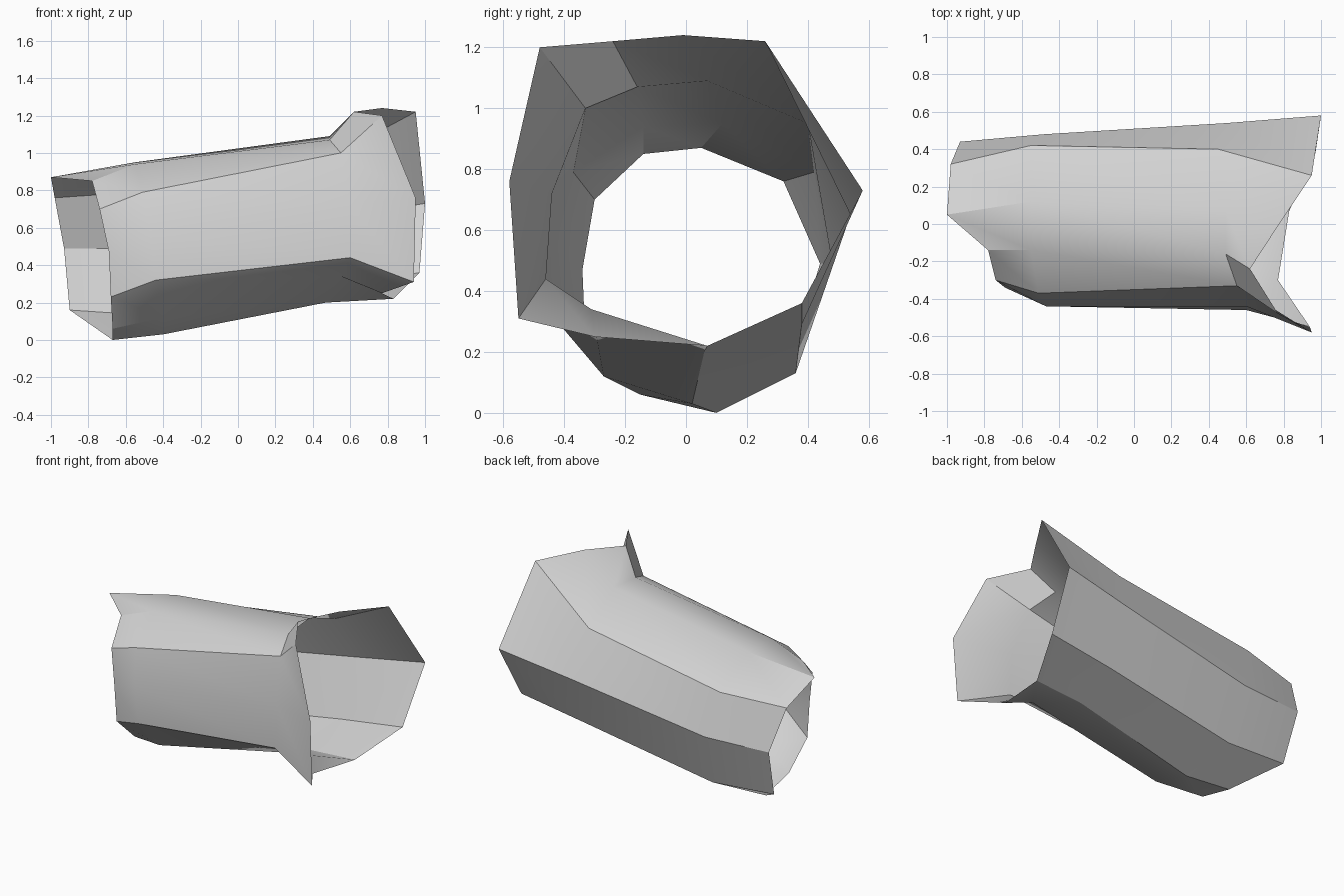
import bpy
import bmesh
import math

default_cube = bpy.data.objects.get("Cube")
if default_cube:
    bpy.data.objects.remove(default_cube, do_unlink=True)


def make_material(name, colour):
    material = bpy.data.materials.new(name)
    material.use_nodes = True
    material.diffuse_color = colour
    shader = next(n for n in material.node_tree.nodes if n.type == "BSDF_PRINCIPLED")
    shader.inputs["Base Color"].default_value = colour
    shader.inputs["Roughness"].default_value = 0.8
    return material


def loft_open_tube(name, sections, material):
    """Join matching points of neighbouring cross-sections with quads."""
    bm = bmesh.new()
    rings = [[bm.verts.new(point) for point in section] for section in sections]
    for ring, following in zip(rings, rings[1:]):
        count = len(ring)
        for i in range(count):
            j = (i + 1) % count
            bm.faces.new((ring[i], ring[j], following[j], following[i]))
    mesh = bpy.data.meshes.new(name)
    bm.to_mesh(mesh)
    bm.free()
    mesh.materials.append(material)
    tube = bpy.data.objects.new(name, mesh)
    bpy.context.collection.objects.link(tube)
    return tube


# Every section runs from the upper front, over the top, down the back
# and forward again underneath.

# Flared, uneven rim of the wide end
wide_rim = [
    (.77, -.48, 1.2), (.62, -.24, 1.22), (.77, -.01, 1.24), (.95, .26, 1.22),
    (1, .58, .73), (.97, .38, .36), (.83, .07, .22), (.77, -.3, .25),
    (.94, -.55, .31), (.95, -.58, .76),
]

# Neck of the flare, where the straight body begins
wide_neck = [
    (.55, -.33, 1), (.49, -.16, 1.07), (.49, .07, 1.09), (.45, .4, .95),
    (.5, .54, .65), (.5, .38, .29), (.47, .06, .2), (.55, -.31, .34),
    (.6, -.46, .44), (.6, -.44, .72),
]

# End of the straight body, before the narrow end tapers
narrow_neck = [
    (-.51, -.37, .79), (-.55, -.14, .94), (-.55, .12, .95), (-.55, .42, .79),
    (-.48, .48, .49), (-.45, .36, .13), (-.4, .02, .03), (-.4, -.27, .12),
    (-.44, -.44, .32), (-.47, -.44, .57),
]

# Slanted rim of the narrow end
narrow_rim = [
    (-.74, -.3, .7), (-.78, -.14, .85), (-1, .05, .87), (-.98, .32, .76),
    (-.93, .44, .49), (-.9, .34, .16), (-.67, .1, 0), (-.67, -.15, .06),
    (-.68, -.33, .23), (-.69, -.34, .47),
]

grey = make_material("plain grey", (.65, .65, .65, 1))
sleeve = loft_open_tube("sleeve", [wide_rim, wide_neck, narrow_neck, narrow_rim], grey)

# Soft shading with the strong folds kept crisp
bpy.ops.object.select_all(action="DESELECT")
sleeve.select_set(True)
bpy.context.view_layer.objects.active = sleeve
bpy.ops.object.shade_smooth_by_angle(angle=math.radians(30))
